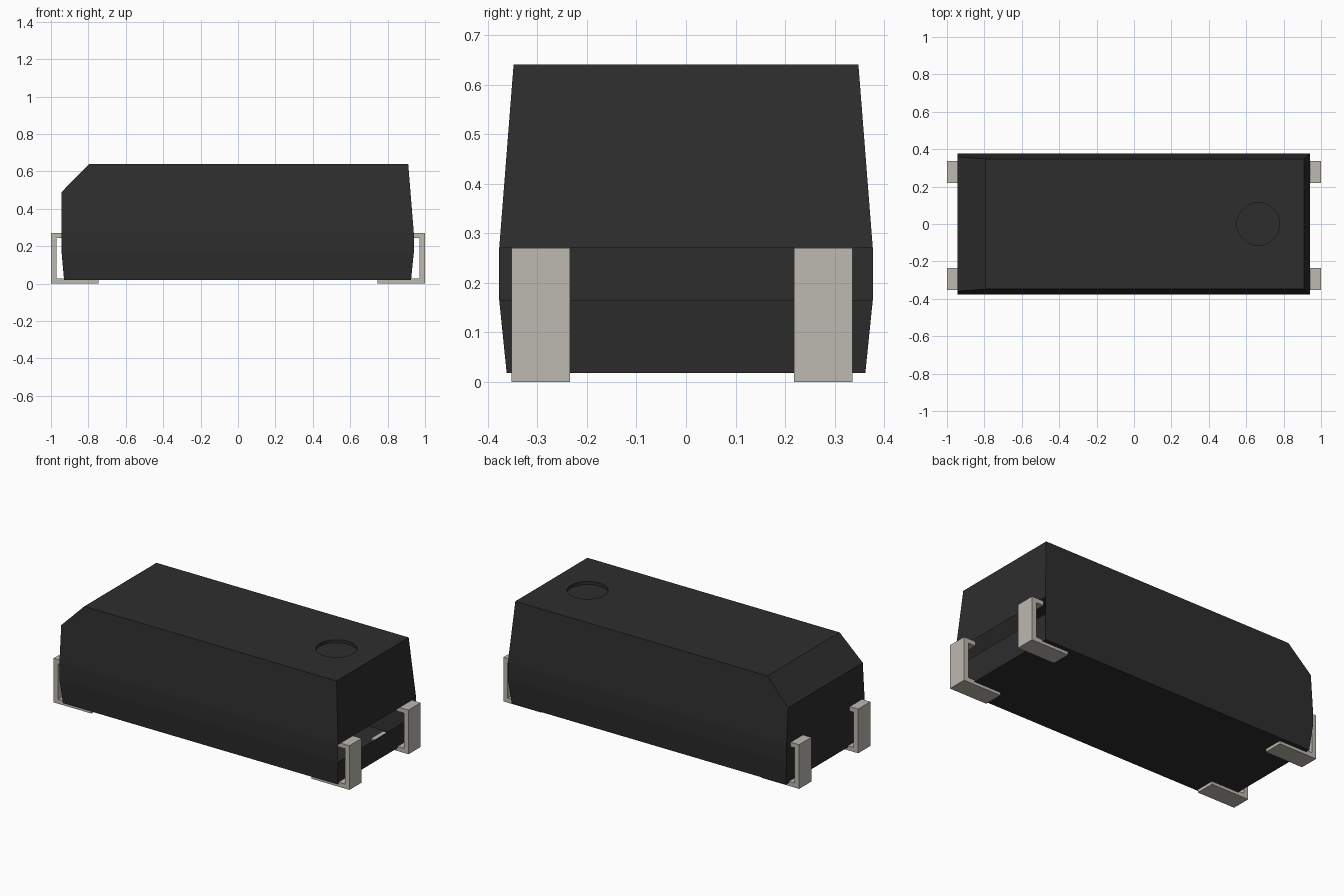
import bpy, bmesh, math
from mathutils import Vector

cube = bpy.data.objects.get("Cube")
if cube:
    bpy.data.objects.remove(cube, do_unlink=True)


def make_material(name, rgb, roughness):
    mat = bpy.data.materials.new(name)
    mat.use_nodes = True
    mat.diffuse_color = (*rgb, 1)
    bsdf = mat.node_tree.nodes["Principled BSDF"]
    bsdf.inputs["Base Color"].default_value = (*rgb, 1)
    bsdf.inputs["Roughness"].default_value = roughness
    return mat


def make_object(name, bm, mat):
    mesh = bpy.data.meshes.new(name)
    bm.to_mesh(mesh)
    bm.free()
    mesh.materials.append(mat)
    obj = bpy.data.objects.new(name, mesh)
    bpy.context.collection.objects.link(obj)
    return obj


black = make_material("black plastic", (0.027, 0.027, 0.027), 0.6)
metal = make_material("tinned metal", (0.51, 0.485, 0.44), 0.5)


# Moulded body: stacked rectangular sections (z, x min, x max, half depth)
def build_body():
    sections = [(0.018, -0.93, 0.925, 0.362), (0.165, -0.943, 0.94, 0.377),
                (0.27, -0.943, 0.94, 0.377), (0.64, -0.943, 0.91, 0.348)]
    bm = bmesh.new()
    rings = [[bm.verts.new((x, y, z)) for x, y in
              ((x0, -d), (x1, -d), (x1, d), (x0, d))] for z, x0, x1, d in sections]
    for low, high in zip(rings, rings[1:]):
        for i in range(4):
            j = (i + 1) % 4
            bm.faces.new((low[i], low[j], high[j], high[i]))
    bm.faces.new(rings[0][::-1])
    bm.faces.new(rings[-1])

    # Sloping cut along the upper edge of the plain end
    cut = bmesh.ops.bisect_plane(
        bm, geom=bm.verts[:] + bm.edges[:] + bm.faces[:],
        plane_co=(-0.943, 0, 0.49), plane_no=(-0.15, 0, 0.148), clear_outer=True)
    edges = [e for e in cut["geom_cut"] if isinstance(e, bmesh.types.BMEdge)]
    bmesh.ops.holes_fill(bm, edges=edges, sides=0)

    # Shallow round marker recess in the top
    top = next(f for f in bm.faces if f.calc_center_median().z > 0.635)
    border = top.edges[:]
    bmesh.ops.delete(bm, geom=[top], context='FACES_ONLY')
    n, radius, depth = 48, 0.114, 0.018
    angles = [2 * math.pi * i / n for i in range(n)]
    rim, floor = [[bm.verts.new((0.665 + radius * math.cos(a), radius * math.sin(a), z))
                   for a in angles] for z in (0.64, 0.64 - depth)]
    rim_edges = [bm.edges.new((rim[i], rim[(i + 1) % n])) for i in range(n)]
    bmesh.ops.triangle_fill(bm, edges=border + rim_edges, use_beauty=True,
                            normal=Vector((0, 0, 1)))
    for i in range(n):
        j = (i + 1) % n
        bm.faces.new((rim[i], rim[j], floor[j], floor[i]))
    bm.faces.new(floor)
    bmesh.ops.recalc_face_normals(bm, faces=bm.faces[:])

    # Open slot across the marked end, between the two mould lines
    slot = [f for f in bm.faces
            if all(v.co.x > 0.935 and 0.16 < v.co.z < 0.28 for v in f.verts)]
    bmesh.ops.delete(bm, geom=slot, context='FACES_ONLY')
    return make_object("body", bm, black)


# C-shaped lead: one side profile in x and z, extruded along y
def build_lead(name, side, y0, y1):
    profile = [(0.745, 0), (1, 0), (1, 0.27), (0.92, 0.27),
               (0.92, 0.243), (0.97, 0.243), (0.97, 0.028), (0.745, 0.028)]
    bm = bmesh.new()
    face = bm.faces.new([bm.verts.new((side * x, y0, z)) for x, z in profile])
    grown = bmesh.ops.extrude_face_region(bm, geom=[face])
    moved = [g for g in grown["geom"] if isinstance(g, bmesh.types.BMVert)]
    bmesh.ops.translate(bm, verts=moved, vec=(0, y1 - y0, 0))
    if not any(f.is_valid and all(abs(v.co.y - y0) < 1e-5 for v in f.verts) for f in bm.faces):
        bm.faces.new([v for v in bm.verts if abs(v.co.y - y0) < 1e-5])
    bmesh.ops.recalc_face_normals(bm, faces=bm.faces[:])
    return make_object(name, bm, metal)


build_body()
for side, side_name in ((1, "left"), (-1, "right")):
    build_lead("front_" + side_name + "_lead", side, -0.352, -0.234)
    build_lead("back_" + side_name + "_lead", side, 0.218, 0.336)
